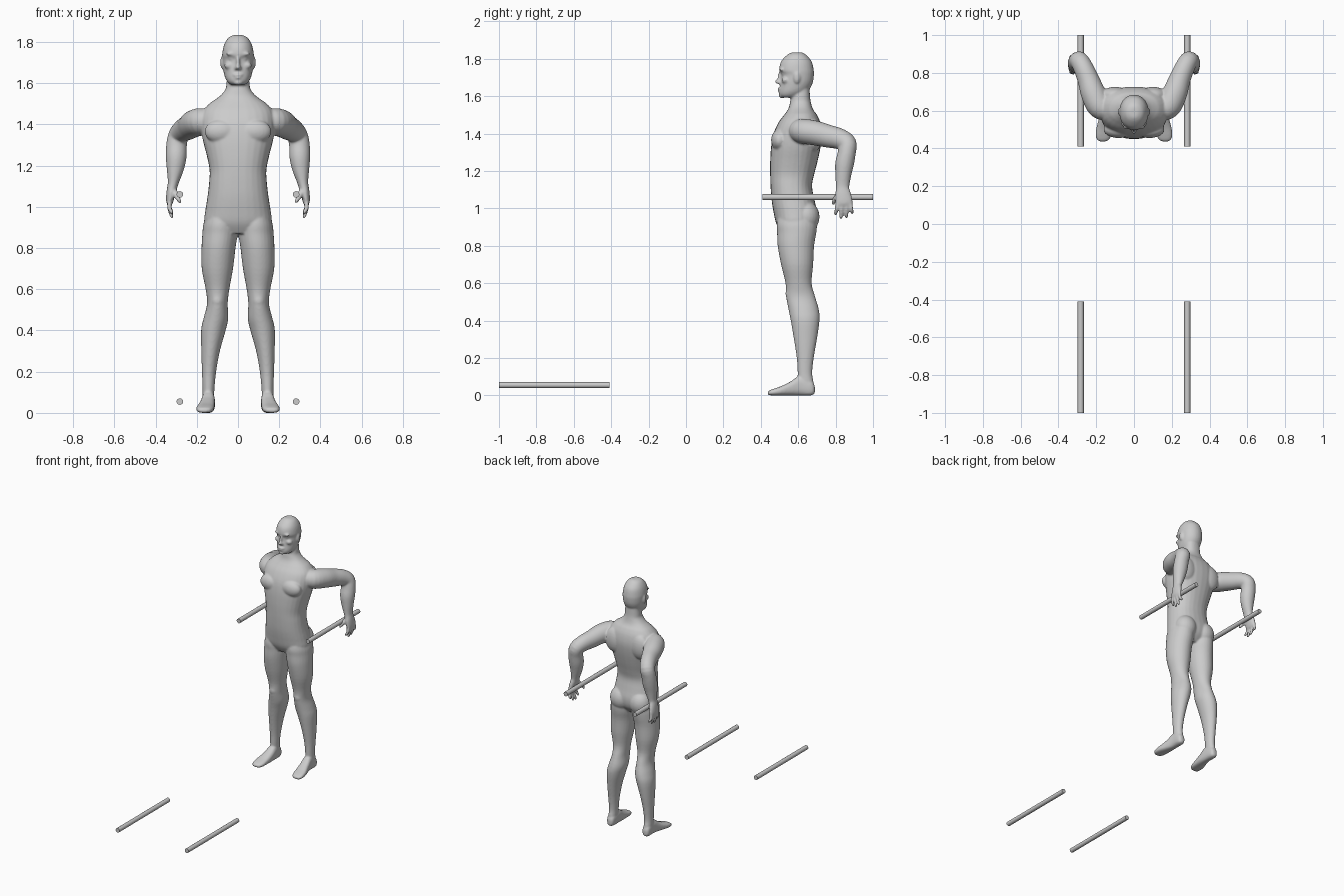
import bpy, bmesh, math
from mathutils import Vector, Matrix

N = 28
bm = bmesh.new()


def spline(rows, steps=4):
    """Catmull-Rom interpolation through rows of numbers."""
    out = []
    for i in range(len(rows) - 1):
        a, b, c, d = (rows[max(i - 1, 0)], rows[i], rows[i + 1], rows[min(i + 2, len(rows) - 1)])
        for k in range(steps):
            t = k / steps
            out.append([0.5 * (2 * q + (r - p) * t + (2 * p - 5 * q + 4 * r - s) * t * t
                               + (3 * q - p - 3 * r + s) * t ** 3)
                        for p, q, r, s in zip(a, b, c, d)])
    return out + [list(rows[-1])]


def skin(rings):
    """Closed skin over rings of (centre, u, v, power)."""
    loops = []
    for c, u, v, p in rings:
        loop = []
        for i in range(N):
            a = 2 * math.pi * i / N
            ca, sa = math.cos(a), math.sin(a)
            loop.append(bm.verts.new(c + u * math.copysign(abs(ca) ** (2 / p), ca)
                                     + v * math.copysign(abs(sa) ** (2 / p), sa)))
        loops.append(loop)
    for a, b in zip(loops, loops[1:]):
        for i in range(N):
            j = (i + 1) % N
            bm.faces.new((a[i], a[j], b[j], b[i]))
    bm.faces.new(loops[0][::-1])
    bm.faces.new(loops[-1])


def boxed(rows, axis='z', power=2.0, side=1):
    """Loft from rows (t, x0, x1, b0, b1); t runs along the given axis."""
    rings = []
    for t, x0, x1, b0, b1 in spline(rows):
        x, b = side * (x0 + x1) / 2, (b0 + b1) / 2
        hx, hb = Vector(((x1 - x0) / 2, 0, 0)), (b1 - b0) / 2
        if axis == 'z':
            rings.append((Vector((x, b, t)), hx, Vector((0, hb, 0)), power))
        else:
            rings.append((Vector((x, t, b)), hx, Vector((0, 0, hb)), power))
    skin(rings)


def tube(rows, side=1):
    """Limb along rows (x, y, z, radius across x, other radius)."""
    rows = spline([(side * r[0],) + tuple(r[1:]) for r in rows])
    pts = [Vector(r[:3]) for r in rows]
    rings = []
    for i, r in enumerate(rows):
        t = (pts[min(i + 1, len(pts) - 1)] - pts[max(i - 1, 0)]).normalized()
        u = (Vector((1, 0, 0)) - t * t.x).normalized()
        rings.append((pts[i], u * r[3], t.cross(u) * r[4], 2))
    skin(rings)


def blob(c, r, side=1):
    m = Matrix.Translation((side * c[0], c[1], c[2])) @ Matrix.Diagonal((*r, 1))
    bmesh.ops.create_uvsphere(bm, u_segments=24, v_segments=14, radius=1, matrix=m)


# torso and neck: z, half width, front y, back y
torso = [(1.66, .05, .585, .66), (1.60, .056, .565, .663), (1.57, .061, .557, .667),
         (1.54, .085, .55, .675), (1.52, .112, .54, .685), (1.50, .14, .525, .70),
         (1.46, .172, .495, .718), (1.40, .18, .468, .727), (1.33, .172, .455, .72),
         (1.25, .152, .45, .703), (1.18, .138, .45, .685), (1.12, .14, .452, .674),
         (1.05, .148, .457, .686), (.98, .159, .468, .70), (.92, .162, .482, .69),
         (.87, .12, .51, .65)]
boxed([(z, -w, w, f, b) for z, w, f, b in torso], power=2.3)

# head
head = [(1.834, .02, .565, .62), (1.82, .047, .54, .643), (1.785, .068, .508, .672),
        (1.74, .077, .498, .683), (1.715, .076, .509, .684), (1.68, .074, .506, .68),
        (1.65, .069, .502, .668), (1.625, .062, .498, .648), (1.605, .05, .50, .62),
        (1.592, .034, .512, .595)]
boxed([(z, -w, w, f, b) for z, w, f, b in head], power=2.1)
blob((0, .497, 1.678), (.013, .023, .013))
blob((0, .503, 1.70), (.009, .016, .03))
blob((0, .502, 1.640), (.023, .012, .007))
blob((0, .503, 1.627), (.020, .012, .007))
blob((0, .512, 1.603), (.022, .016, .014))

leg = [(.99, .02, .145, .50, .69), (.92, .005, .167, .485, .70), (.87, .002, .173, .487, .697),
       (.80, .012, .177, .49, .685), (.70, .024, .176, .508, .68), (.60, .042, .157, .532, .672),
       (.53, .05, .15, .535, .69), (.46, .047, .167, .548, .71), (.40, .06, .179, .56, .714),
       (.30, .088, .178, .577, .70), (.20, .106, .175, .592, .683), (.12, .114, .172, .597, .675),
       (.07, .116, .172, .60, .682), (.01, .12, .168, .61, .685)]
foot = [(.689, .13, .158, .012, .05), (.67, .117, .172, 0, .08), (.61, .112, .175, 0, .105),
        (.56, .112, .185, 0, .075), (.51, .115, .199, 0, .05), (.47, .12, .203, 0, .036),
        (.445, .133, .195, .001, .026), (.437, .15, .18, .005, .018)]
arm = [(.13, .605, 1.415, .055, .055), (.178, .622, 1.413, .068, .066),
       (.215, .69, 1.403, .066, .066), (.24, .76, 1.386, .058, .061),
       (.265, .82, 1.372, .053, .056), (.288, .862, 1.347, .05, .05),
       (.298, .86, 1.30, .05, .048), (.30, .848, 1.24, .05, .05), (.305, .841, 1.18, .041, .043),
       (.314, .837, 1.12, .027, .036), (.32, .837, 1.09, .024, .037)]
palm = [(.317, .837, 1.11, .024, .034), (.325, .84, 1.07, .022, .044),
        (.331, .845, 1.03, .018, .047), (.331, .846, 1.01, .012, .044)]

for s in (1, -1):
    boxed(leg, side=s)
    boxed(foot, axis='y', power=2.6, side=s)
    tube(arm, s)
    tube(palm, s)
    # fingers and thumb: knuckle y, tip y, tip z
    for y0, y1, z1 in ((.810, .800, .962), (.834, .829, .943), (.858, .858, .948), (.880, .888, .968)):
        tube([(.331, y0, 1.03, .011, .011), (.333, (y0 + y1) / 2, .995, .0105, .0105),
              (.322, y1, z1 + .012, .009, .009), (.318, y1, z1, .005, .005)], s)
    tube([(.318, .83, 1.085, .018, .016), (.302, .805, 1.06, .015, .014),
          (.288, .79, 1.035, .011, .011), (.278, .786, 1.018, .006, .006)], s)
    # face details
    blob((.03, .513, 1.742), (.03, .013, .009), s)
    blob((.031, .526, 1.719), (.014, .013, .009), s)
    blob((.043, .533, 1.685), (.024, .022, .018), s)
    blob((.011, .503, 1.672), (.008, .013, .008), s)
    blob((.077, .593, 1.70), (.009, .018, .031), s)
    # chest, shoulder blade, buttock and kneecap
    blob((.082, .50, 1.365), (.08, .045, .058), s)
    blob((.10, .682, 1.39), (.075, .044, .09), s)
    blob((.078, .64, .955), (.078, .074, .085), s)
    blob((.10, .558, .545), (.03, .026, .04), s)

# fuse all body parts into one smooth skin
bmesh.ops.recalc_face_normals(bm, faces=bm.faces)
mesh = bpy.data.meshes.new("body")
bm.to_mesh(mesh)
bm.free()
body = bpy.data.objects.new("body", mesh)
bpy.context.collection.objects.link(body)
remesh = body.modifiers.new("fuse", 'REMESH')
remesh.mode = 'VOXEL'
remesh.voxel_size = .006
remesh.use_smooth_shade = True
smooth = body.modifiers.new("soften", 'SMOOTH')
smooth.factor = .5
smooth.iterations = 5

# four straight rails: two at hand height, two near the ground
for name, y, z in (("upper_rail", .705, 1.06), ("lower_rail", -.705, .055)):
    for x in (-.282, .282):
        bpy.ops.mesh.primitive_cylinder_add(vertices=16, radius=.016, depth=.59,
                                            location=(x, y, z), rotation=(math.pi / 2, 0, 0))
        rail = bpy.context.object
        rail.name = name + ("_left" if x > 0 else "_right")
        bpy.ops.object.shade_smooth_by_angle(angle=math.radians(40))
